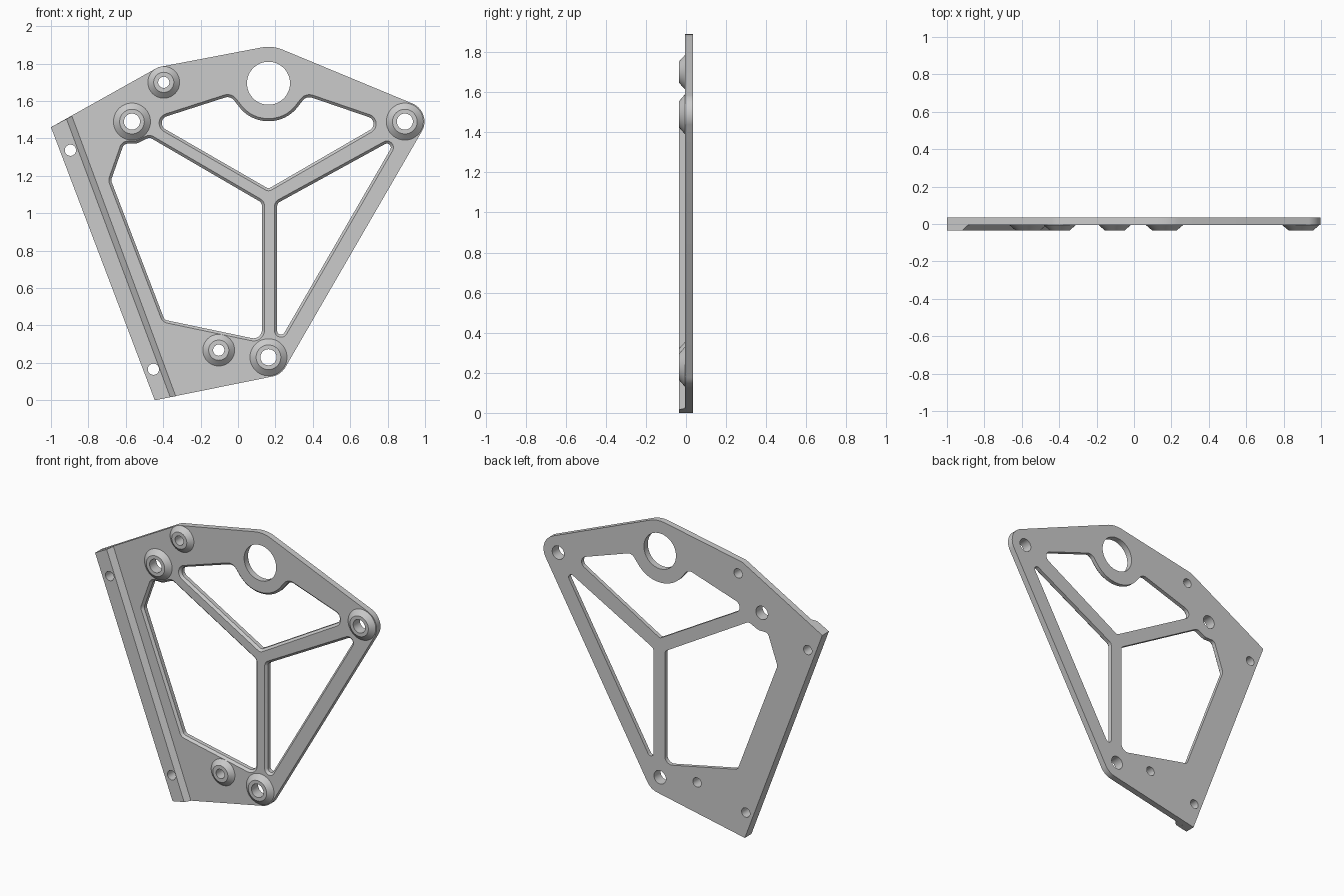
import bpy, bmesh
from math import pi, sin, cos, radians
from mathutils import Vector, geometry

if "Cube" in bpy.data.objects:
    bpy.data.objects.remove(bpy.data.objects["Cube"], do_unlink=True)

BACK, FRONT, FACE = 0.034, -0.006, -0.034   # plate back, plate front, raised face
CHAMFER = 0.014

grey = bpy.data.materials.new("light grey")
grey.use_nodes = True
colour = (0.6, 0.6, 0.6, 1)
grey.diffuse_color = colour
grey.node_tree.nodes["Principled BSDF"].inputs["Base Color"].default_value = colour


def circle(x, z, r, n=48):
    return [Vector((x + r * cos(2 * pi * i / n), z + r * sin(2 * pi * i / n))) for i in range(n)]


def rounded(corners, steps=10):
    """Fillet a counter-clockwise polygon; returns points with outward normals."""
    out = []
    for i, (x, z, r) in enumerate(corners):
        b = Vector((x, z))
        a = Vector(corners[i - 1][:2])
        c = Vector(corners[(i + 1) % len(corners)][:2])
        u, v = (a - b).normalized(), (c - b).normalized()
        half = u.angle(v) / 2
        bisector = (u + v).normalized()
        centre = b + bisector * (r / sin(half))
        side = 1 if v.x * u.y - v.y * u.x > 0 else -1
        for k in range(steps + 1):
            t = side * (pi / 2 - half) * (2 * k / steps - 1)
            d = Vector((bisector.y * sin(t) - bisector.x * cos(t),
                        -bisector.x * sin(t) - bisector.y * cos(t)))
            out.append((centre + d * r, d * side))
    return out


def pierced_slab(name, contours):
    """Solid with holes. Each contour is a stack of (outline, y), front to back."""
    bm = bmesh.new()
    caps = [[], []]
    for stack in contours:
        rows = [[bm.verts.new((p.x, y, p.y)) for p in outline] for outline, y in stack]
        n = len(rows[0])
        for a, b in zip(rows, rows[1:]):
            for i in range(n):
                j = (i + 1) % n
                bm.faces.new((a[i], a[j], b[j], b[i]))
        for cap, row in zip(caps, (rows[0], rows[-1])):
            cap += [bm.edges.get((row[i - 1], row[i])) for i in range(n)]
    for cap in caps:
        bmesh.ops.triangle_fill(bm, edges=cap, use_beauty=True, normal=(0, 1, 0))
    bmesh.ops.recalc_face_normals(bm, faces=bm.faces)
    mesh = bpy.data.meshes.new(name)
    bm.to_mesh(mesh)
    bm.free()
    mesh.materials.append(grey)
    ob = bpy.data.objects.new(name, mesh)
    bpy.context.collection.objects.link(ob)
    bpy.ops.object.select_all(action="DESELECT")
    ob.select_set(True)
    bpy.context.view_layer.objects.active = ob
    bpy.ops.object.shade_smooth_by_angle(angle=radians(30))


def straight_hole(x, z, r, front, back):
    c = circle(x, z, r)
    return [(c, front), (c, back)]


# Bosses: x, z, outer radius, top radius, hole radius
BIG, SMALL = (0.099, 0.066, 0.043), (0.085, 0.054, 0.03)
bosses = {
    "left_boss": (0.892, 1.49, *BIG),
    "right_boss": (-0.567, 1.49, *BIG),
    "bottom_boss": (0.163, 0.23, *BIG),
    "upper_small_boss": (-0.397, 1.70, *SMALL),
    "lower_small_boss": (-0.103, 0.268, *SMALL),
}
screw_holes = [(-0.896, 1.337, 0.03), (-0.452, 0.166, 0.03)]
hub = (0.163, 1.695)

# Three openings: x, z, corner radius
openings = [
    [(0.163, 1.131, 0.02), (0.778, 1.487, 0.038), (0.366, 1.628, 0.045),
     (0.26, 1.492, 0.195), (0.066, 1.492, 0.195), (-0.04, 1.628, 0.045),
     (-0.463, 1.492, 0.038)],
    [(-0.393, 0.43, 0.03), (0.128, 0.321, 0.045), (0.128, 1.056, 0.03),
     (-0.473, 1.406, 0.03), (-0.543, 1.372, 0.06), (-0.61, 1.372, 0.03),
     (-0.679, 1.176, 0.03)],
    [(0.209, 1.053, 0.03), (0.209, 0.294, 0.021), (0.852, 1.406, 0.021)],
]

# Plate: outline wrapped tightly around the corner circles
top_corner, foot_corner = Vector((-1.0, 1.46)), Vector((-0.445, 0.0))
cloud = [top_corner, foot_corner]
for x, z, r in [(*hub, 0.195), (0.892, 1.49, 0.105), (0.163, 0.23, 0.105), (-0.397, 1.70, 0.085)]:
    cloud += circle(x, z, r, 72)
outline = [cloud[i] for i in geometry.convex_hull_2d(cloud)]
contours = [[(outline, FRONT), (outline, BACK)]]

# Openings with a chamfered front rim, then the round holes
for corners in openings:
    rim = rounded(corners)
    inner = [p for p, n in rim]
    wide = [p + n * CHAMFER for p, n in rim]
    contours.append([(wide, FRONT), (inner, FRONT + CHAMFER), (inner, BACK)])
for x, z, r in [(*hub, 0.115)] + screw_holes + [(b[0], b[1], b[4]) for b in bosses.values()]:
    contours.append(straight_hole(x, z, r, FRONT, BACK))
pierced_slab("plate", contours)

# Raised strip along the straight edge, with a sloping inner side
along_top, along_foot = Vector((0.112, 0.06)), Vector((0.112, 0.022))


def strip_section(scale):
    return [top_corner, foot_corner, foot_corner + along_foot * scale,
            top_corner + along_top * scale]


pierced_slab("edge_strip", [[(strip_section(0.74), FACE), (strip_section(1), FRONT)]]
             + [straight_hole(*s, FACE, FRONT) for s in screw_holes])

# Conical bosses around the bolt holes
for name, (x, z, outer, top, hole) in bosses.items():
    cone = [(circle(x, z, top), FACE), (circle(x, z, outer), FRONT)]
    pierced_slab(name, [cone, straight_hole(x, z, hole, FACE, FRONT)])
